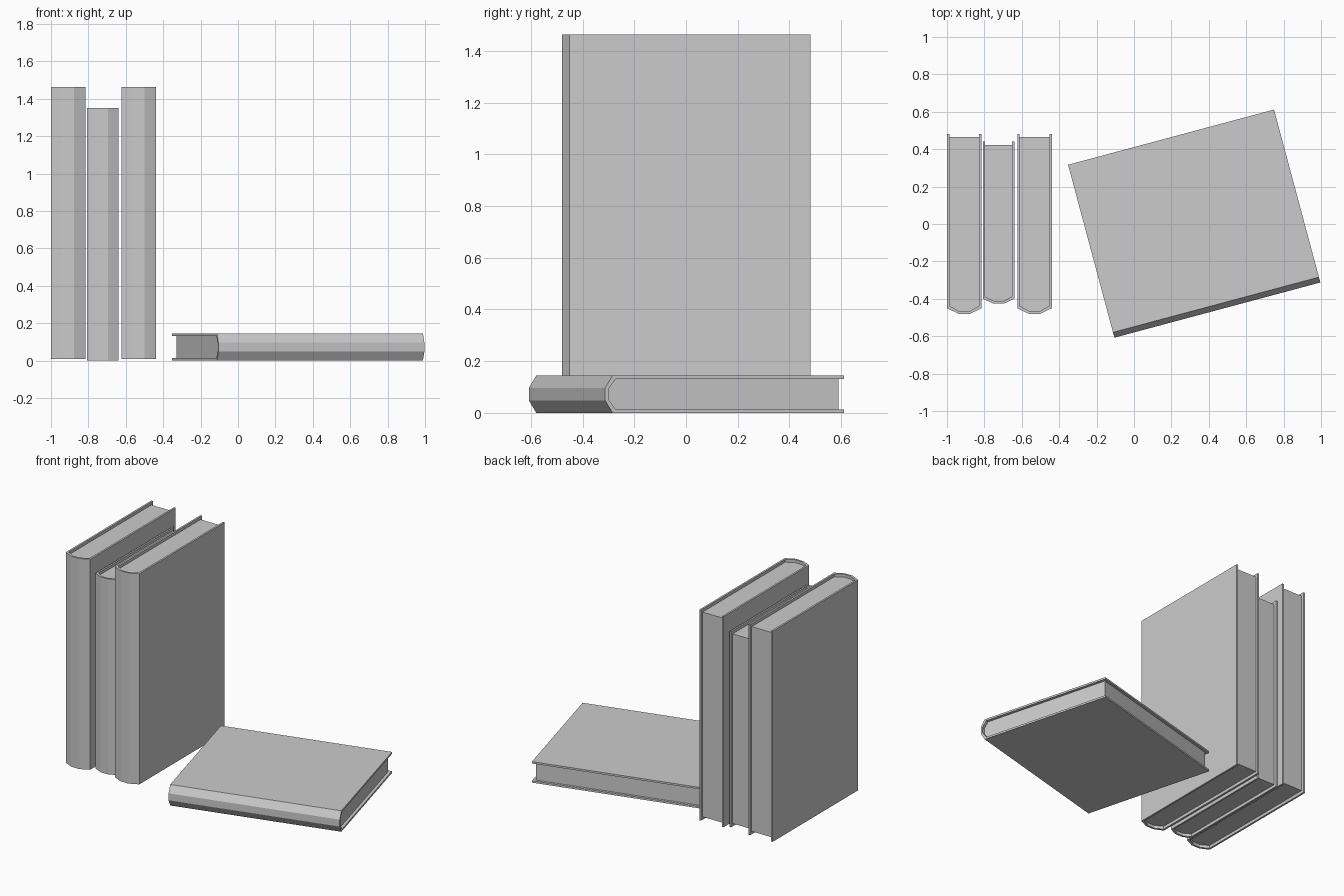
import bpy, bmesh, math
from mathutils import Matrix, Vector

default = bpy.data.objects.get("Cube")
if default:
    bpy.data.objects.remove(default, do_unlink=True)

grey = bpy.data.materials.new("plain_grey")
grey.use_nodes = True
COLOUR = (0.6, 0.6, 0.6, 1)
grey.diffuse_color = COLOUR
grey.node_tree.nodes["Principled BSDF"].inputs["Base Color"].default_value = COLOUR


def prism(name, outline, z0, z1, matrix):
    """Extrude a flat outline upwards and place it."""
    bm = bmesh.new()
    face = bm.faces.new([bm.verts.new((x, y, z0)) for x, y in outline])
    top = bmesh.ops.extrude_face_region(bm, geom=[face])["geom"]
    bmesh.ops.translate(bm, vec=(0, 0, z1 - z0),
                        verts=[v for v in top if isinstance(v, bmesh.types.BMVert)])
    bmesh.ops.recalc_face_normals(bm, faces=bm.faces)
    mesh = bpy.data.meshes.new(name)
    bm.to_mesh(mesh)
    bm.free()
    mesh.materials.append(grey)
    obj = bpy.data.objects.new(name, mesh)
    obj.matrix_world = matrix
    bpy.context.collection.objects.link(obj)


def spine_path(w, front, bevel, back):
    """U-shaped path around a book with a three-sided spine at the front."""
    return [(-w, back), (-w, front + bevel), (-w / 3, front),
            (w / 3, front), (w, front + bevel), (w, back)]


def book(name, thick, depth, height, matrix, board=0.013, lip=0.02):
    """Standing book: spine faces -y, base on z = 0."""
    w, d, bevel = thick / 2, depth / 2, depth * 0.031
    outer = spine_path(w, -d, bevel, d)
    inner = spine_path(w - board, -d + board, bevel, d)
    pages = spine_path(w - board, -d + board, bevel, d - 0.017)
    prism(name + "_cover", outer + inner[::-1], 0, height, matrix)
    prism(name + "_pages", pages, lip, height - lip, matrix)


# Upright books
book("left_book", 0.185, 0.962, 1.454, Matrix.Translation((-0.9075, 0.001, 0.009)))
book("middle_book", 0.168, 0.866, 1.35, Matrix.Translation((-0.724, 0.007, 0)), board=0.012)
book("right_book", 0.185, 0.962, 1.454, Matrix.Translation((-0.5315, 0.001, 0.009)))

# Book lying flat, turned on the ground
LENGTH, THICK = 1.14, 0.145
lying = (Matrix.Translation((0.322, 0.002, THICK / 2))
         @ Matrix.Rotation(math.radians(15), 4, "Z")
         @ Matrix.Rotation(math.radians(90), 4, "Y")
         @ Matrix.Translation(Vector((0, 0, -LENGTH / 2))))
book("lying_book", THICK, 0.957, LENGTH, lying)
